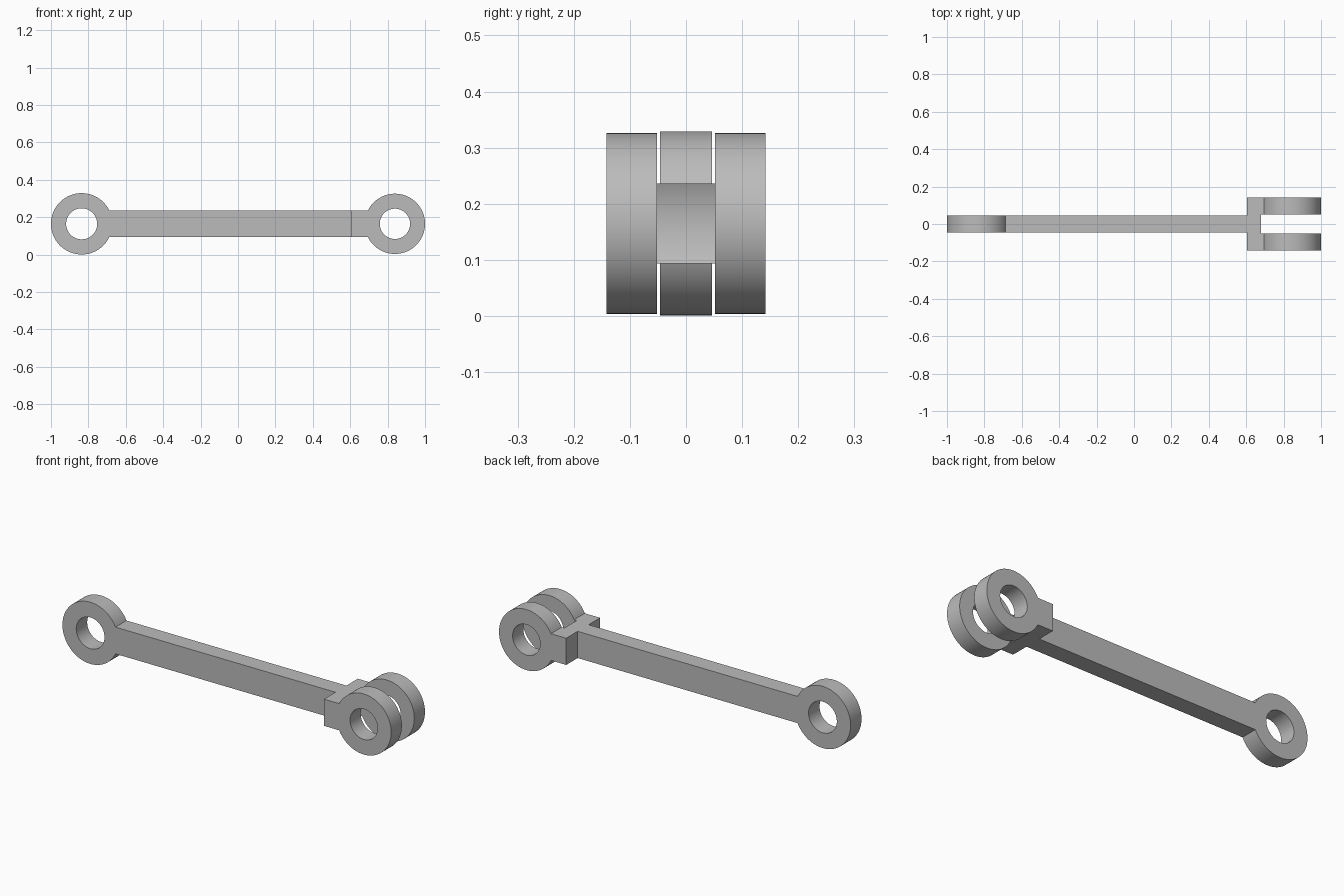
import bpy
import bmesh
import math

# Remove the default cube
cube = bpy.data.objects.get("Cube")
if cube:
    bpy.data.objects.remove(cube, do_unlink=True)

AXIS_Z = 0.165       # height of both pin holes
BAR_HALF = 0.071     # half height of the bar
SEGMENTS = 96

steel = bpy.data.materials.new("grey_steel")
steel.use_nodes = True
GREY = (0.5, 0.5, 0.5, 1.0)
steel.diffuse_color = GREY
steel.node_tree.nodes["Principled BSDF"].inputs["Base Color"].default_value = GREY


def extrude_profile(name, points, half_width):
    """Solid made from an (x, z) outline, centred on y = 0."""
    bm = bmesh.new()
    face = bm.faces.new([bm.verts.new((x, -half_width, z)) for x, z in points])
    grown = bmesh.ops.extrude_face_region(bm, geom=[face])["geom"]
    moved = [v for v in grown if isinstance(v, bmesh.types.BMVert)]
    bmesh.ops.translate(bm, verts=moved, vec=(0, 2 * half_width, 0))
    bmesh.ops.recalc_face_normals(bm, faces=bm.faces)
    mesh = bpy.data.meshes.new(name)
    bm.to_mesh(mesh)
    bm.free()
    mesh.materials.append(steel)
    obj = bpy.data.objects.new(name, mesh)
    bpy.context.collection.objects.link(obj)
    return obj


def circle(cx, radius):
    steps = [2 * math.pi * i / SEGMENTS for i in range(SEGMENTS)]
    return [(cx + radius * math.cos(a), AXIS_Z + radius * math.sin(a)) for a in steps]


def eye_with_shank(cx, radius, end_x):
    """Round eye outline running into a straight shank that stops at end_x."""
    side = 1 if end_x > cx else -1
    gap = math.asin(BAR_HALF / radius)
    arc = []
    for i in range(SEGMENTS + 1):
        a = gap + (2 * math.pi - 2 * gap) * i / SEGMENTS
        arc.append((cx + side * radius * math.cos(a), AXIS_Z + radius * math.sin(a)))
    return arc + [(end_x, AXIS_Z - BAR_HALF), (end_x, AXIS_Z + BAR_HALF)]


def boolean(target, other, operation):
    mod = target.modifiers.new(operation.lower(), "BOOLEAN")
    mod.object = other
    mod.operation = operation
    mod.solver = "EXACT"
    bpy.context.view_layer.objects.active = target
    bpy.ops.object.modifier_apply(modifier=mod.name)
    bpy.data.objects.remove(other, do_unlink=True)


# Bar with a single eye on the right end
rod = extrude_profile("connecting_rod", eye_with_shank(-0.836, 0.164, 0.63), 0.046)
boolean(rod, extrude_profile("eye_hole", circle(-0.836, 0.083), 0.2), "DIFFERENCE")

# Forked end: wide eye with a round-bottomed slot and a pin hole
fork = extrude_profile("fork_end", eye_with_shank(0.839, 0.161, 0.605), 0.142)
boolean(fork, extrude_profile("fork_slot", circle(0.839, 0.175), 0.052), "DIFFERENCE")
boolean(fork, extrude_profile("fork_hole", circle(0.839, 0.081), 0.2), "DIFFERENCE")

# Join into one clean solid, smooth on the round surfaces
boolean(rod, fork, "UNION")
bpy.ops.object.select_all(action="DESELECT")
rod.select_set(True)
bpy.context.view_layer.objects.active = rod
bpy.ops.object.shade_smooth_by_angle(angle=math.radians(30))
